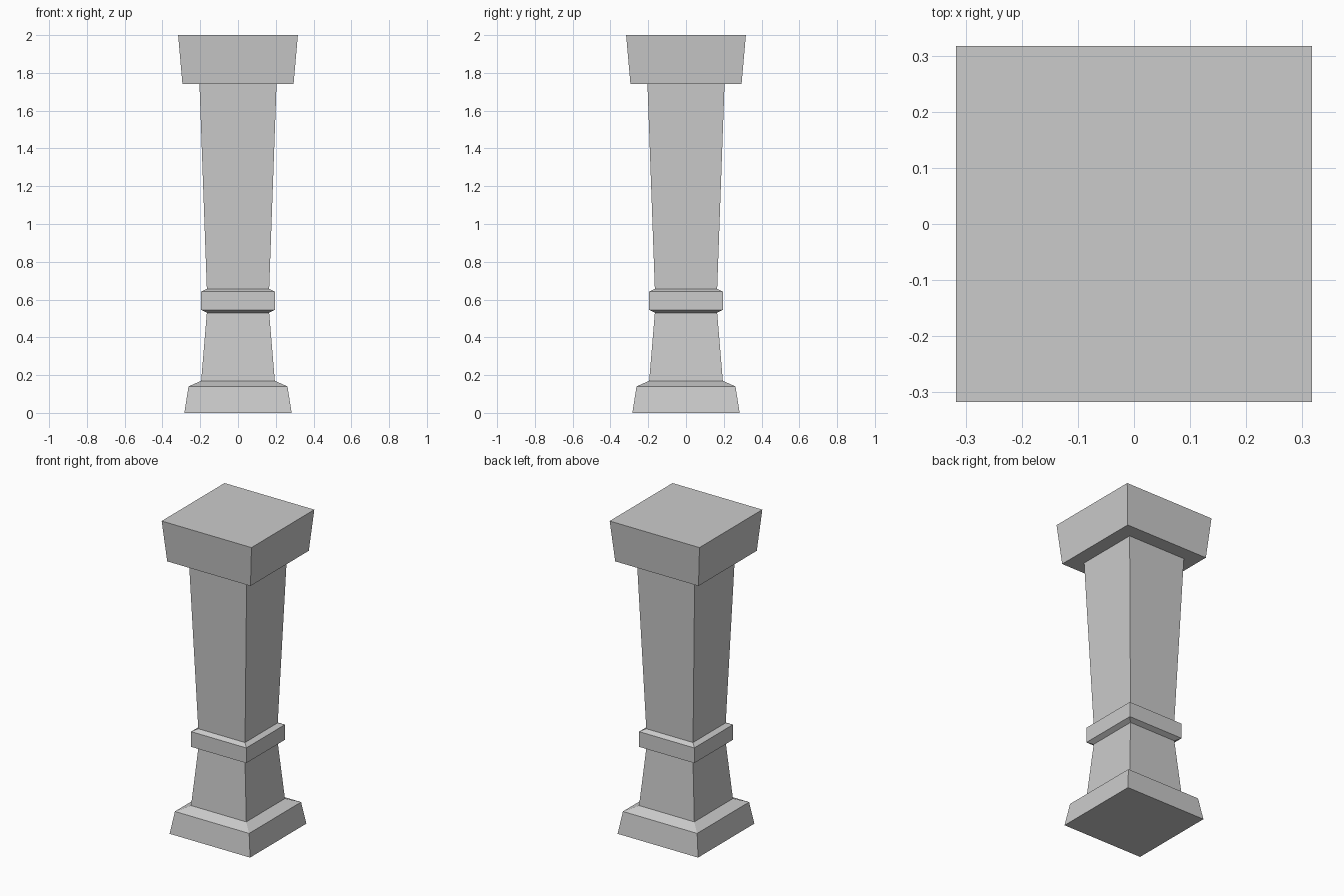
import bpy
import bmesh

cube = bpy.data.objects.get("Cube")
if cube:
    bpy.data.objects.remove(cube, do_unlink=True)

stone = bpy.data.materials.new("grey stone")
stone.use_nodes = True
GREY = (0.6, 0.6, 0.6, 1)
stone.diffuse_color = GREY
stone.node_tree.nodes["Principled BSDF"].inputs["Base Color"].default_value = GREY


def square_loft(name, profile):
    """Closed square solid through (half width, height) sections."""
    bm = bmesh.new()
    rings = [[bm.verts.new((sx * r, sy * r, z))
              for sx, sy in ((-1, -1), (1, -1), (1, 1), (-1, 1))]
             for r, z in profile]
    for low, high in zip(rings, rings[1:]):
        for i in range(4):
            j = (i + 1) % 4
            bm.faces.new((low[i], low[j], high[j], high[i]))
    bm.faces.new(rings[0][::-1])
    bm.faces.new(rings[-1])
    mesh = bpy.data.meshes.new(name)
    bm.to_mesh(mesh)
    bm.free()
    mesh.materials.append(stone)
    obj = bpy.data.objects.new(name, mesh)
    bpy.context.collection.objects.link(obj)
    return obj


# Plinth with a sloped upper ledge
square_loft("base", [(0.284, 0), (0.262, 0.14), (0.195, 0.17)])
# Lower shaft narrowing up to the band
square_loft("lower_shaft", [(0.195, 0.17), (0.165, 0.53)])
# Chamfered band around the waist
square_loft("band", [(0.165, 0.53), (0.195, 0.545), (0.195, 0.642), (0.165, 0.657)])
# Upper shaft widening to the cap
square_loft("upper_shaft", [(0.165, 0.657), (0.204, 1.74)])
# Flared cap
square_loft("cap", [(0.294, 1.74), (0.317, 2)])
